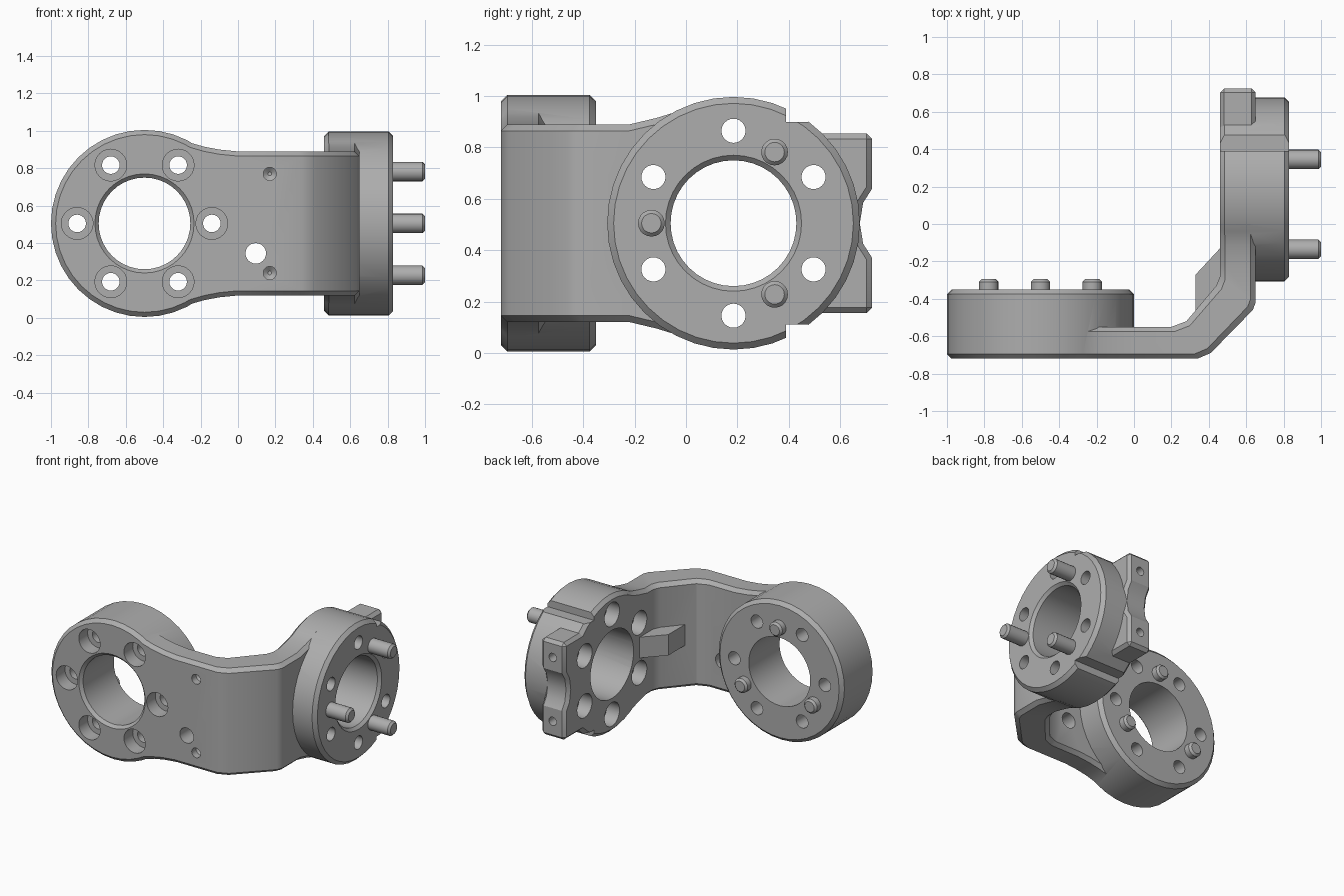
import bpy, bmesh, math

if "Cube" in bpy.data.objects:
    bpy.data.objects.remove(bpy.data.objects["Cube"])

metal = bpy.data.materials.new("grey_metal")
GREY = (0.42, 0.42, 0.42, 1)
metal.use_nodes = True
metal.diffuse_color = GREY
metal.node_tree.nodes["Principled BSDF"].inputs["Base Color"].default_value = GREY

MID = 0.505           # height of both ring centres
RING_A = (-0.5, MID)  # x, z; axis along y
RING_B = (0.185, MID) # y, z; axis along x


def loft(name, loops):
    """Solid skinned through equal-length closed loops, capped at both ends."""
    bm = bmesh.new()
    rows = [[bm.verts.new(p) for p in loop] for loop in loops]
    n = len(rows[0])
    for a, b in zip(rows, rows[1:]):
        for k in range(n):
            bm.faces.new((a[k], a[(k + 1) % n], b[(k + 1) % n], b[k]))
    bm.faces.new(rows[0])
    bm.faces.new(rows[-1])
    bmesh.ops.recalc_face_normals(bm, faces=bm.faces)
    mesh = bpy.data.meshes.new(name)
    bm.to_mesh(mesh)
    bm.free()
    mesh.materials.append(metal)
    obj = bpy.data.objects.new(name, mesh)
    bpy.context.collection.objects.link(obj)
    return obj


def turned(name, axis, centre, profile, sides=24):
    """Turned solid; profile is (radius, position along axis)."""
    u, v = centre
    loops = []
    for r, t in profile:
        loop = []
        for k in range(sides):
            a = math.tau * k / sides
            p, q = u + r * math.cos(a), v + r * math.sin(a)
            loop.append((p, t, q) if axis == "y" else (t, p, q))
        loops.append(loop)
    return loft(name, loops)


def box(name, lo, hi):
    loop = [(lo[0], lo[1]), (hi[0], lo[1]), (hi[0], hi[1]), (lo[0], hi[1])]
    return loft(name, [[(x, y, z) for x, y in loop] for z in (lo[2], hi[2])])


def around(centre, radius, start, count):
    for k in range(count):
        a = math.radians(start + 360 * k / count)
        yield centre[0] + radius * math.cos(a), centre[1] + radius * math.sin(a)


def apply(obj, kind, **settings):
    bpy.context.view_layer.objects.active = obj
    mod = obj.modifiers.new(kind, kind)
    for key, value in settings.items():
        setattr(mod, key, value)
    bpy.ops.object.modifier_apply(modifier=mod.name)


def combine(obj, other, operation):
    apply(obj, "BOOLEAN", object=other, operation=operation, solver="EXACT")
    bpy.data.objects.remove(other)


def ring(name, axis, centre, radius, t0, t1):
    c = 0.025
    return turned(name, axis, centre, [(radius - c, t0), (radius, t0 + c),
                  (radius, t1 - c), (radius - c, t1)], 40)


# Bent arm: outer x, y, inner x, y, half height
stations = [(x, -0.72, x, -0.55, h) for x, h in
            ((-0.3, 0.45), (-0.25, 0.43), (-0.18, 0.41), (-0.1, 0.395), (0, 0.385))]
stations += [(0.34, -0.72, 0.2, -0.55, 0.385), (0.41, -0.69, 0.28, -0.52, 0.385),
             (0.635, -0.46, 0.44, -0.33, 0.385), (0.65, -0.42, 0.46, -0.28, 0.385)]
stations += [(0.65, y, 0.46, y, h) for y, h in
             ((-0.22, 0.385), (-0.115, 0.41), (-0.05, 0.43), (0, 0.455))]
sections = []
for ox, oy, ix, iy, h in stations:
    f, c = 0.14, 0.025
    section = []
    for t, z in ((0, h - c), (f, h), (1 - f, h), (1, h - c),
                 (1, c - h), (1 - f, -h), (f, -h), (0, c - h)):
        section.append((ox + (ix - ox) * t, oy + (iy - oy) * t, MID + z))
    sections.append(section)
bracket = loft("bent_bracket", sections)

# Rear mounting lug with a shallow waist
half = [(0.3, 0.35), (0.725, 0.35), (0.725, 0.135), (0.69, 0.08)]
outline = half + [(0.677, 0)] + [(y, -z) for y, z in reversed(half)]
lug = loft("rear_lug", [[(x, y, MID + z) for y, z in outline] for x in (0.46, 0.65)])
apply(lug, "BEVEL", width=0.022, segments=1, limit_method="ANGLE", angle_limit=math.radians(50))

# Stop block in the inner corner
stop = [(0.33, -0.27), (0.46, -0.13), (0.53, -0.2), (0.53, -0.42), (0.33, -0.5)]
block = loft("stop_block", [[(x, y, z) for x, y in stop] for z in (0.43, 0.58)])

for part in (ring("side_ring", "y", RING_A, 0.5, -0.72, -0.35),
             ring("end_ring", "x", RING_B, 0.492, 0.46, 0.83), lug, block):
    combine(bracket, part, "UNION")

# Main bores, chamfered on the outer face
cutters = [
    turned("bore", "y", RING_A, [(0.285, -0.74), (0.245, -0.7), (0.245, -0.3)], 40),
    turned("bore", "x", RING_B, [(0.285, 0.85), (0.245, 0.81), (0.245, 0.4)], 40),
]
# Counterbored bolt circles
for p in around(RING_A, 0.36, 0, 6):
    cutters.append(turned("bolt_hole", "y", p, [(0.085, -0.75), (0.085, -0.62),
                                               (0.047, -0.62), (0.047, -0.3)]))
for p in around(RING_B, 0.36, 30, 6):
    cutters.append(turned("bolt_hole", "x", p, [(0.085, 0.42), (0.085, 0.56),
                                               (0.047, 0.56), (0.047, 0.9)]))
# Holes in the arm and lug
cutters.append(turned("arm_hole", "y", (0.095, 0.345), [(0.055, -0.8), (0.055, -0.5)]))
for z in (0.24, 0.77):
    cutters.append(turned("dimple", "y", (0.17, z), [(0.035, -0.75), (0.035, -0.67), (0.01, -0.65)]))
for s in (-1, 1):
    cutters.append(turned("lug_hole", "y", (0.555, MID + 0.23 * s), [(0.03, 0.8), (0.03, 0.62)]))
    # Clearance grooves across the end ring
    z = sorted((MID + 0.395 * s, MID + 0.55 * s))
    cutters.append(box("groove", (0.4, 0.39, z[0]), (0.9, 0.475, z[1])))
for cutter in cutters:
    combine(bracket, cutter, "DIFFERENCE")

# Dowel pins
parts = [bracket]
for centre, axis, start, t0, t1 in ((RING_A, "y", 90, -0.42, -0.295), (RING_B, "x", 60, 0.76, 1.0)):
    for p in around(centre, 0.32, start, 3):
        parts.append(turned("dowel_pin", axis, p,
                            [(0.052, t0), (0.052, t1 - 0.014), (0.038, t1)], 20))

for obj in parts:
    bpy.ops.object.select_all(action="DESELECT")
    obj.select_set(True)
    bpy.context.view_layer.objects.active = obj
    bpy.ops.object.shade_smooth_by_angle(angle=math.radians(25))
